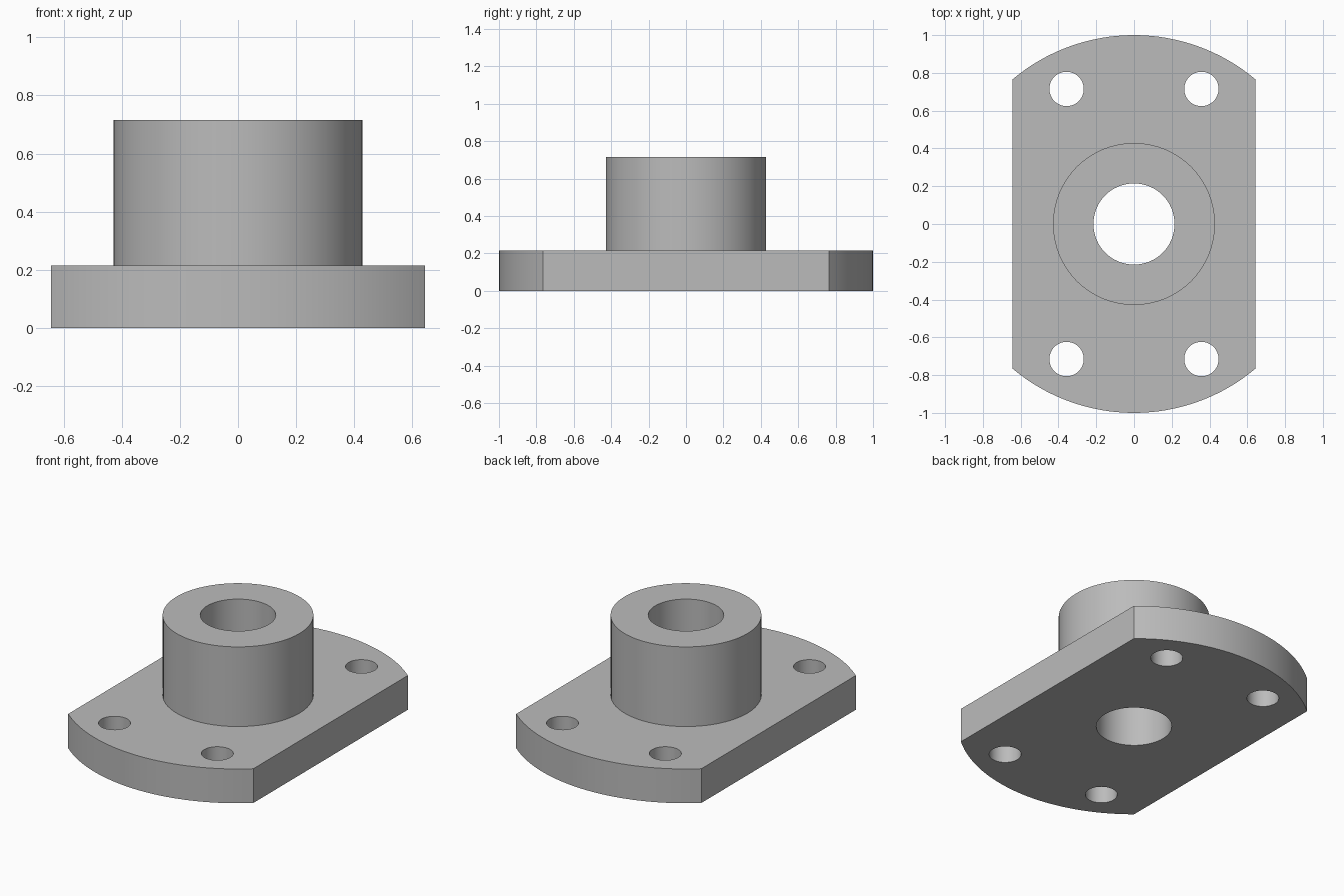
import bpy
import math

cube = bpy.data.objects.get("Cube")
if cube:
    bpy.data.objects.remove(cube, do_unlink=True)

FLANGE_R, HALF_WIDTH, FLANGE_H = 1.0, 0.643, 0.215
BOSS_R, TOP, BORE_R = 0.429, 0.715, 0.215
HOLE_R, HOLE_X, HOLE_Y = 0.091, 0.357, 0.715

metal = bpy.data.materials.new("grey metal")
metal.use_nodes = True
GREY = (0.5, 0.5, 0.5, 1)
metal.diffuse_color = GREY
metal.node_tree.nodes["Principled BSDF"].inputs["Base Color"].default_value = GREY


def prism(name, outline, z0, z1):
    """Closed solid from a flat outline."""
    n = len(outline)
    verts = [(x, y, z) for z in (z0, z1) for x, y in outline]
    faces = [list(range(n))[::-1], list(range(n, 2 * n))]
    faces += [(i, (i + 1) % n, n + (i + 1) % n, n + i) for i in range(n)]
    mesh = bpy.data.meshes.new(name)
    mesh.from_pydata(verts, [], faces)
    mesh.materials.append(metal)
    obj = bpy.data.objects.new(name, mesh)
    bpy.context.collection.objects.link(obj)
    return obj


def arc(r, start, end, steps):
    return [(r * math.cos(start + (end - start) * i / steps),
             r * math.sin(start + (end - start) * i / steps)) for i in range(steps + 1)]


def cylinder(name, r, z0, z1, x=0, y=0, sides=64):
    ring = arc(r, 0, math.tau, sides)[:-1]
    return prism(name, [(x + px, y + py) for px, py in ring], z0, z1)


def combine(target, tool, operation):
    """Apply a boolean and discard its tool."""
    bpy.context.view_layer.objects.active = target
    mod = target.modifiers.new(operation.lower(), "BOOLEAN")
    mod.operation, mod.object, mod.solver = operation, tool, "EXACT"
    bpy.ops.object.modifier_apply(modifier=mod.name)
    bpy.data.objects.remove(tool, do_unlink=True)


# Round flange with two flat sides
corner = math.acos(HALF_WIDTH / FLANGE_R)
outline = (arc(FLANGE_R, corner, math.pi - corner, 32)
           + arc(FLANGE_R, math.pi + corner, math.tau - corner, 32))
body = prism("flanged_bushing", outline, 0, FLANGE_H)

# Central boss, bore and four bolt holes
combine(body, cylinder("boss", BOSS_R, 0.1, TOP), "UNION")
combine(body, cylinder("bore_cutter", BORE_R, -0.1, TOP + 0.1), "DIFFERENCE")
for sx in (-1, 1):
    for sy in (-1, 1):
        hole = cylinder("hole_cutter", HOLE_R, -0.1, FLANGE_H + 0.1,
                        sx * HOLE_X, sy * HOLE_Y, 48)
        combine(body, hole, "DIFFERENCE")

# Smooth the curved walls, keep the rims crisp
bpy.ops.object.select_all(action="DESELECT")
body.select_set(True)
bpy.context.view_layer.objects.active = body
bpy.ops.object.shade_smooth_by_angle(angle=math.radians(30))
